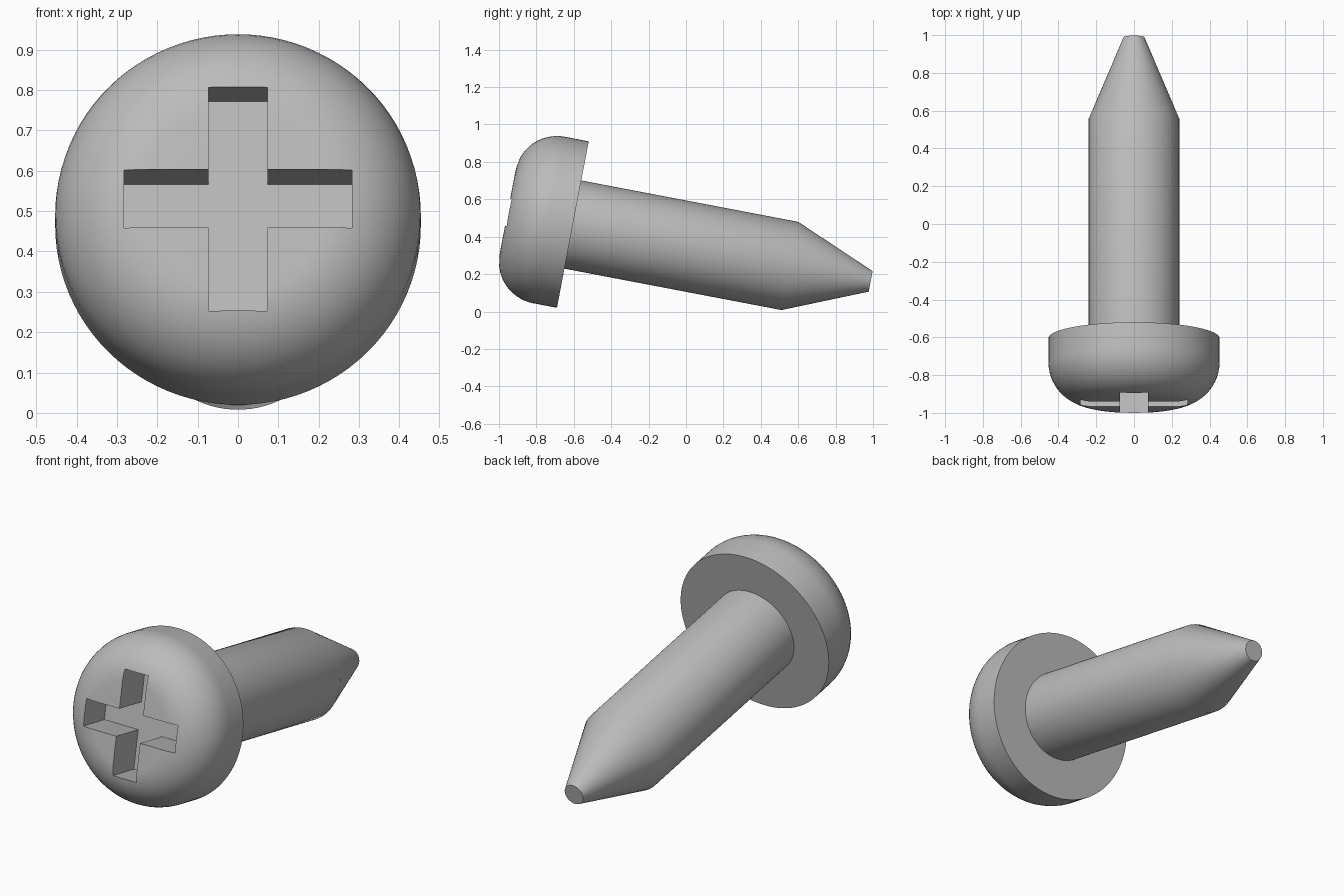
import bpy, bmesh, math
from mathutils import Matrix, Vector

if "Cube" in bpy.data.objects:
    bpy.data.objects.remove(bpy.data.objects["Cube"])

SEGMENTS = 96
HEAD_R, FILLET, SIDE = 0.453, 0.225, 0.13      # head radius, rounded rim, straight side
FACE = -(SIDE + FILLET)                        # front face position along the axis
# tilt the screw so the tip points down; origin is the centre of the head underside
PLACE = Matrix.Translation((0, -0.605, 0.465)) @ Matrix.Rotation(math.radians(-10.8), 4, 'X')

steel = bpy.data.materials.new("steel grey")
steel.diffuse_color = (0.5, 0.5, 0.5, 1)
steel.use_nodes = True
steel.node_tree.nodes["Principled BSDF"].inputs["Base Color"].default_value = steel.diffuse_color


def make_object(name, bm):
    bmesh.ops.recalc_face_normals(bm, faces=bm.faces)
    bm.transform(PLACE)
    mesh = bpy.data.meshes.new(name)
    bm.to_mesh(mesh)
    bm.free()
    obj = bpy.data.objects.new(name, mesh)
    mesh.materials.append(steel)
    bpy.context.collection.objects.link(obj)
    return obj


# screw body: profile of (position along axis, radius) turned around the axis
profile = []
for i in range(15):
    a = math.pi / 2 * i / 14
    profile.append((-SIDE - FILLET * math.cos(a), HEAD_R - FILLET + FILLET * math.sin(a)))
profile += [(0, HEAD_R), (0, 0.24), (1.181, 0.24), (1.621, 0.056)]

bm = bmesh.new()
rings = []
for y, r in profile:
    rings.append([bm.verts.new((r * math.cos(t), y, r * math.sin(t)))
                  for t in (2 * math.pi * k / SEGMENTS for k in range(SEGMENTS))])
for a, b in zip(rings, rings[1:]):
    for k in range(SEGMENTS):
        n = (k + 1) % SEGMENTS
        bm.faces.new((a[k], a[n], b[n], b[k]))
bm.faces.new(rings[0])
bm.faces.new(rings[-1])
screw = make_object("screw_body", bm)

# cross-shaped drive recess
W, L, FLOOR = 0.073, 0.282, FACE + 0.197
quarter = [(L, -W), (L, W), (W, W)]
bm = bmesh.new()
outline = []
for q in range(4):
    turn = Matrix.Rotation(math.pi / 2 * q, 2)
    for p in quarter:
        x, z = turn @ Vector(p)
        outline.append(bm.verts.new((x, FACE - 0.1, z)))
base = bm.faces.new(outline)
ext = bmesh.ops.extrude_face_region(bm, geom=[base])
moved = [v for v in ext["geom"] if isinstance(v, bmesh.types.BMVert)]
bmesh.ops.translate(bm, verts=moved, vec=(0, FLOOR - FACE + 0.1, 0))
cutter = make_object("recess_cutter", bm)
cutter.hide_render = True

cut = screw.modifiers.new("drive_recess", 'BOOLEAN')
cut.operation = 'DIFFERENCE'
cut.solver = 'EXACT'
cut.object = cutter
bpy.context.view_layer.objects.active = screw
screw.select_set(True)
bpy.ops.object.modifier_apply(modifier=cut.name)
bpy.data.objects.remove(cutter)

bpy.ops.object.shade_smooth_by_angle(angle=math.radians(30))
